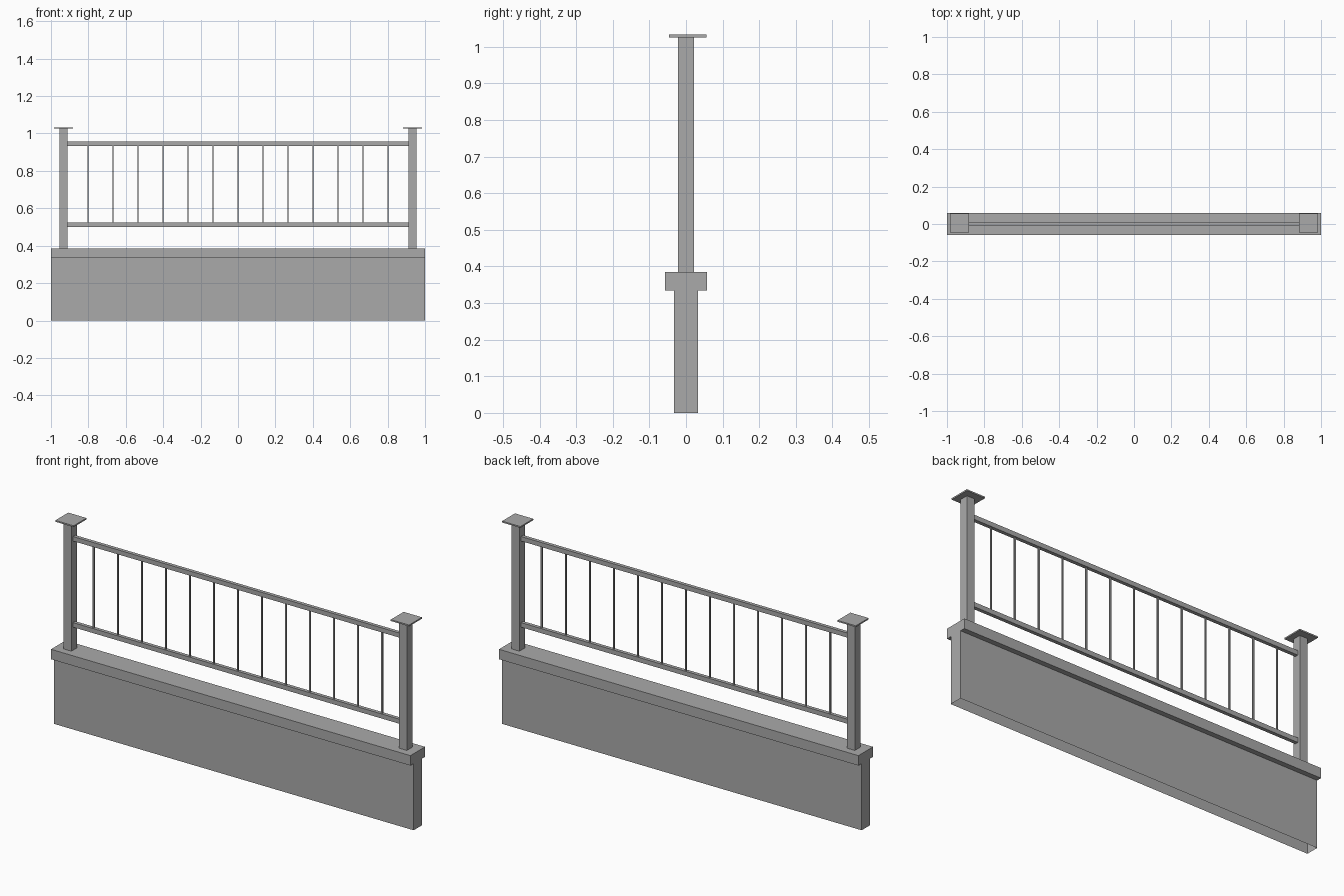
import bpy
import bmesh

if "Cube" in bpy.data.objects:
    bpy.data.objects.remove(bpy.data.objects["Cube"], do_unlink=True)

# Single painted grey finish
GREY = (0.4, 0.4, 0.4, 1)
grey = bpy.data.materials.new("plain_grey")
grey.use_nodes = True
grey.diffuse_color = GREY
bsdf = next(n for n in grey.node_tree.nodes if n.type == "BSDF_PRINCIPLED")
bsdf.inputs["Base Color"].default_value = GREY


def box(name, size, centre, bottom_z, open_bottom=False):
    """Box with its base at bottom_z, optionally left open underneath."""
    bm = bmesh.new()
    bmesh.ops.create_cube(bm, size=1)
    for v in bm.verts:
        v.co.x = v.co.x * size[0] + centre[0]
        v.co.y = v.co.y * size[1] + centre[1]
        v.co.z = (v.co.z + 0.5) * size[2] + bottom_z
    bm.normal_update()
    if open_bottom:
        under = [f for f in bm.faces if f.normal.z < -0.5]
        bmesh.ops.delete(bm, geom=under, context="FACES_ONLY")
    mesh = bpy.data.meshes.new(name)
    bm.to_mesh(mesh)
    bm.free()
    mesh.materials.append(grey)
    obj = bpy.data.objects.new(name, mesh)
    bpy.context.collection.objects.link(obj)
    return obj


# Low wall and its overhanging coping
box("wall", (2, 0.065, 0.335), (0, 0), 0, open_bottom=True)
box("coping", (2, 0.116, 0.05), (0, 0), 0.335)

# Posts with flat caps
POST_X = 0.933
for side, sign in (("left", 1), ("right", -1)):
    box(f"{side}_post", (0.043, 0.043, 0.641), (sign * POST_X, 0), 0.385)
    box(f"{side}_post_cap", (0.102, 0.102, 0.007), (sign * POST_X, 0.005), 1.026)

# Horizontal rails between the posts
RAIL_H = 0.023
LOW_Z, HIGH_Z = 0.501, 0.934
for name, z in (("lower_rail", LOW_Z), ("upper_rail", HIGH_Z)):
    box(name, (1.824, 0.018, RAIL_H), (0, 0), z)

# Evenly spaced balusters
COUNT, SPACING = 13, 0.1337
foot = LOW_Z + RAIL_H
for i in range(COUNT):
    x = (i - (COUNT - 1) / 2) * SPACING
    box(f"baluster_{i + 1}", (0.007, 0.007, HIGH_Z - foot), (x, 0), foot)
